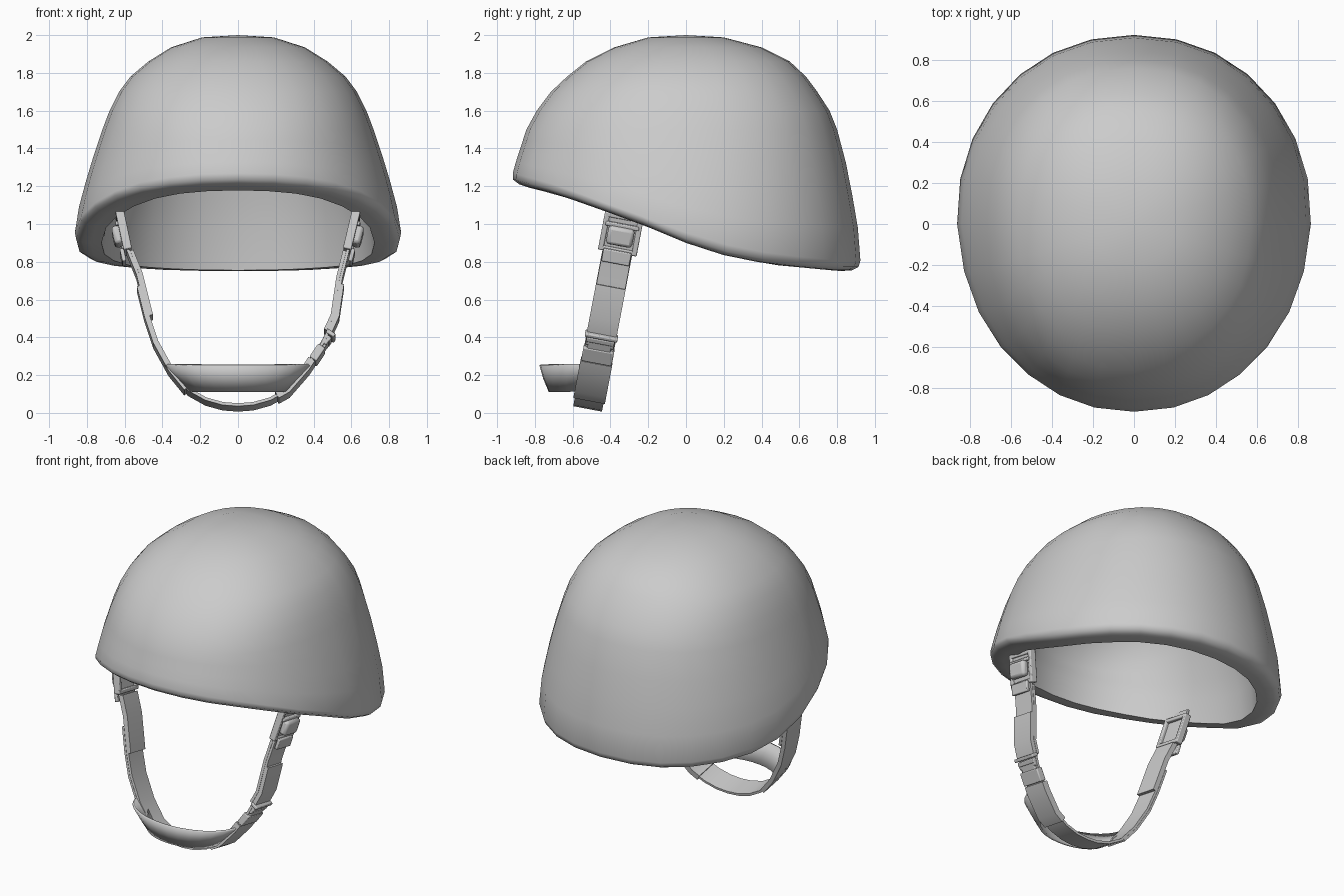
import bpy, bmesh, math
from mathutils import Vector, Matrix

if "Cube" in bpy.data.objects:
    bpy.data.objects.remove(bpy.data.objects["Cube"])

N = 28
# shell sections: z, half width, front depth, back depth
ROWS = [(2.0, 0, 0, 0), (1.988, .19, .2, .2), (1.935, .355, .38, .4), (1.86, .475, .53, .55),
        (1.78, .57, .63, .635), (1.7, .63, .715, .695), (1.6, .68, .79, .76),
        (1.5, .718, .845, .8), (1.3, .785, .91, .853),
        (1.1, .84, .955, .89), (.93, .868, .985, .918), (.7, .875, 1.0, .928)]
# rim height along y
RIM = [(-1, 1.23), (-.9, 1.21), (-.66, 1.15), (-.24, 1.0), (0, .90), (.2, .835),
       (.45, .785), (.8, .752), (1, .75)]


def lerp_table(tab, k):
    for a, b in zip(tab, tab[1:]):
        if min(a[0], b[0]) <= k <= max(a[0], b[0]):
            f = (k - a[0]) / (b[0] - a[0])
            return [p + (q - p) * f for p, q in zip(a, b)]


def finish(bm, name, angle=40, bevel=0):
    bmesh.ops.recalc_face_normals(bm, faces=bm.faces)
    me = bpy.data.meshes.new(name)
    bm.to_mesh(me)
    bm.free()
    ob = bpy.data.objects.new(name, me)
    bpy.context.collection.objects.link(ob)
    me.shade_smooth()
    me.set_sharp_from_angle(angle=math.radians(angle))
    if bevel:
        m = ob.modifiers.new("bevel", 'BEVEL')
        m.width, m.segments = bevel, 2
    return ob


def skin(bm, loops, closed=True):
    for a, b in zip(loops, loops[1:]):
        n = len(a)
        for i in range(n if closed else n - 1):
            j = (i + 1) % n
            bm.faces.new((a[i], a[j], b[j], b[i]))


# Helmet shell: outer dome, rounded rim with flat underside, inner dome
def shell_point(a, z, off=0):
    _, X, F, B = lerp_table(ROWS, max(z, .7))
    s, c = math.sin(a), math.cos(a)
    p = .95 - .05 * max(0, min(1, (z - 1.2) / .4))
    x = X * math.copysign(abs(s) ** p, s)
    y = -(F if c > 0 else B) * math.copysign(abs(c) ** p, c)
    k = 1 - off / .88
    return Vector((x * k, y * k, z))


def rim_z(a):
    return lerp_table(RIM, -.92 * math.cos(a))[1]


def rim_point(a, off, dz):
    p = shell_point(a, rim_z(a), off)
    p.z = lerp_table(RIM, p.y)[1] + dz
    return p


def low_z(a, u):
    return 1.5 + (rim_z(a) + .055 - 1.5) * u


bm = bmesh.new()
loops = []
angles = [2 * math.pi * i / N for i in range(N)]
upper = [r[0] for r in ROWS[1:8]]
lower = [.25, .5, .75, 1]


def add(points):
    loops.append([bm.verts.new(p) for p in points])


for z in upper:
    add([shell_point(a, z) for a in angles])
for u in lower:
    add([shell_point(a, low_z(a, u)) for a in angles])
for off, dz in [(.012, .022), (.045, .004), (.09, 0), (.148, 0)]:
    add([rim_point(a, off, dz) for a in angles])
for u in reversed(lower[:-1]):
    add([shell_point(a, low_z(a, u), .145) - Vector((0, 0, .04 * (1 - u))) for a in angles])
for z in reversed(upper):
    add([shell_point(a, z, .14) - Vector((0, 0, .05 + .07 * (z - 1.5) / .5)) for a in angles])
skin(bm, loops)
for loop, z in ((loops[0], 2.0), (loops[-1], 1.88)):
    top = bm.verts.new((0, 0, z))
    for i in range(N):
        bm.faces.new((loop[i], loop[(i + 1) % N], top))
finish(bm, "helmet_shell", 60)

# Chin strap path, left to right, lying in a tilted plane
PATH = [Vector((x, -.525 + .19 * z, z)) for x, z in [
    (-.64, 1.09), (-.595, .88), (-.53, .72), (-.475, .5), (-.43, .365),
    (-.35, .22), (-.26, .11), (-.17, .06), (-.08, .035), (0, .029), (.08, .035), (.17, .06),
    (.26, .11), (.36, .225), (.45, .36), (.515, .5), (.545, .7), (.59, .88), (.64, 1.09)]]
W = Vector((0, -1, .19)).normalized()


def locate(side, z):
    for a, b in zip(PATH, PATH[1:]):
        if side * (a.x + b.x) > 0 and min(a.z, b.z) <= z <= max(a.z, b.z):
            t = (b - a).normalized()
            return a.lerp(b, (z - a.z) / (b.z - a.z)), t


def ribbon(name, pts, width, thick, inward=0):
    bm = bmesh.new()
    rings = []
    for i, p in enumerate(pts):
        t = (pts[min(i + 1, len(pts) - 1)] - pts[max(i - 1, 0)]).normalized()
        n = W.cross(t)
        if n.x * p.x > 0:   # always point to the inside of the strap loop
            n = -n
        c = p + n * inward
        rings.append([bm.verts.new(c + W * sw * width / 2 + n * sn * thick / 2)
                      for sw, sn in ((-1, -1), (1, -1), (1, 1), (-1, 1))])
    skin(bm, rings)
    bm.faces.new(rings[0])
    bm.faces.new(rings[-1])
    finish(bm, name, 35)


def layer(name, side, z0, z1, width, thick, inward):
    pts = [locate(side, z0)[0]]
    inner = [p for p in PATH if p.x * side > 0 and min(z0, z1) < p.z < max(z0, z1)]
    pts += sorted(inner, key=lambda p: p.z, reverse=z0 > z1)
    pts.append(locate(side, z1)[0])
    ribbon(name, pts, width, thick, inward)


ribbon("chin_strap", PATH, .155, .016)
layer("left_strap_inner_fold", -1, .84, .5, .16, .018, .017)
layer("left_strap_outer_fold", -1, .66, .12, .16, .014, -.014)
layer("right_strap_inner_fold", 1, .42, .84, .16, .018, .016)
layer("right_strap_outer_fold", 1, .42, .67, .16, .014, -.014)
layer("right_strap_sleeve", 1, .08, .27, .17, .04, 0)


# Buckles: boxes given as (inward, across, along, size inward, size across, size along)
def buckle(name, side, z, boxes, bevel=.006):
    p, t = locate(side, z)
    n = W.cross(t)
    if t.z < 0:
        t = -t
    bm = bmesh.new()
    for dn, dw, dt, sn, sw, st in boxes:
        m = Matrix((n * sn, W * sw, t * st)).transposed().to_4x4()
        m.translation = p + n * dn + W * dw + t * dt
        bmesh.ops.create_cube(bm, size=1, matrix=m)
    finish(bm, name, 35, bevel)


for side, label in ((-1, "left"), (1, "right")):
    buckle(label + "_ladder_buckle", side, .95, [
        (.005, .09, 0, .045, .028, .21), (.005, -.09, 0, .045, .028, .21),
        (.005, 0, .092, .045, .2, .026), (.005, 0, -.092, .045, .2, .026),
        (-.015, 0, .045, .03, .18, .022),
        (-.025, 0, -.125, .022, .15, .07)])
    buckle(label + "_buckle_strap_roll", side, .95, [(-.03, 0, -.01, .05, .14, .1)], .018)

buckle("side_release_buckle", 1, .35, [
    (-.005, 0, -.05, .045, .165, .085), (-.005, 0, .005, .035, .125, .06),
    (-.005, .06, .035, .035, .03, .05), (-.005, -.06, .035, .035, .03, .05),
    (-.005, 0, .045, .04, .15, .03), (-.008, 0, .075, .05, .175, .022)])

# Chin cup: flared band bulging forward from the strap
bm = bmesh.new()
rows = []
for hw, y0, depth, z_mid, z_end in ((.385, -.5, .27, .255, .255), (.32, -.52, .23, .185, .19),
                                    (.255, -.545, .175, .113, .122)):
    row = []
    for i in range(15):
        a = math.pi * i / 14
        s = max(0, math.sin(a))
        row.append(bm.verts.new((-hw * math.cos(a), y0 - depth * s ** .9,
                                 z_end + (z_mid - z_end) * min(1, 2 * s))))
    rows.append(row)
skin(bm, rows, closed=False)
cup = finish(bm, "chin_cup", 50)
mod = cup.modifiers.new("thickness", 'SOLIDIFY')
mod.thickness, mod.offset = .014, 0
